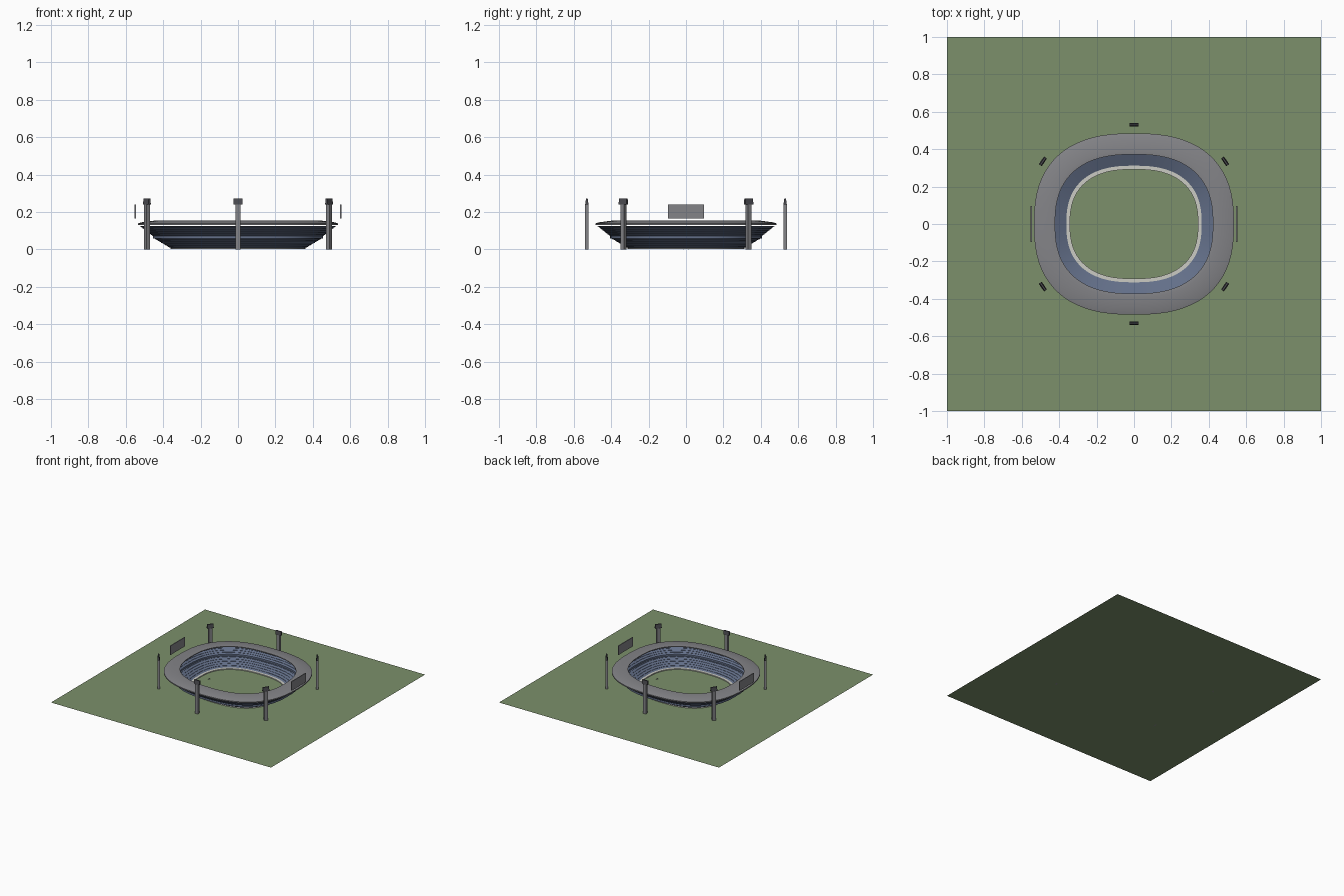
import bpy, bmesh, math
from mathutils import Matrix, Vector

if "Cube" in bpy.data.objects:
    bpy.data.objects.remove(bpy.data.objects["Cube"])

SEG = 72
A, B, POWER = 0.36, 0.31, 2.5   # half axes of the inner edge of the stands


def material(name, rgb):
    m = bpy.data.materials.new(name)
    m.diffuse_color = (*rgb, 1)
    m.use_nodes = True
    m.node_tree.nodes["Principled BSDF"].inputs["Base Color"].default_value = m.diffuse_color
    return m


GRASS = material("grass green", (0.20, 0.28, 0.145))
GREY = material("roof grey", (0.23, 0.23, 0.245))
SEAT = material("seat blue", (0.125, 0.16, 0.25))
WHITE = material("barrier white", (0.60, 0.60, 0.55))
DARK = material("lamp dark grey", (0.07, 0.07, 0.08))


def finish(name, bm, mats):
    mesh = bpy.data.meshes.new(name)
    bm.to_mesh(mesh)
    bm.free()
    for m in mats:
        mesh.materials.append(m)
    ob = bpy.data.objects.new(name, mesh)
    bpy.context.collection.objects.link(ob)
    return ob


def ring_point(off, z, i):
    t = 2 * math.pi * i / SEG
    c, s = math.cos(t), math.sin(t)
    f = lambda v, r: math.copysign(abs(v) ** (2 / POWER), v) * r
    return f(c, A + off), f(s, B + off), z


def sweep(name, profile, mat, closed=False):
    """Sweep an (offset, height) profile around the rounded oval."""
    bm = bmesh.new()
    loops = [[bm.verts.new(ring_point(o, z, i)) for i in range(SEG)] for o, z in profile]
    pairs = list(zip(loops, loops[1:]))
    if closed:
        pairs.append((loops[-1], loops[0]))
    for lo, hi in pairs:
        for i in range(SEG):
            j = (i + 1) % SEG
            f = bm.faces.new((lo[i], lo[j], hi[j], hi[i]))
            f.smooth = True
    if closed:
        bmesh.ops.recalc_face_normals(bm, faces=bm.faces)
    else:
        bmesh.ops.reverse_faces(bm, faces=bm.faces)
        # seating faces look up and inward
        if sum(f.normal.z * f.calc_area() for f in bm.faces) < 0:
            bmesh.ops.reverse_faces(bm, faces=bm.faces)
    ob = finish(name, bm, [mat])
    bpy.ops.object.select_all(action='DESELECT')
    ob.select_set(True)
    bpy.context.view_layer.objects.active = ob
    bpy.ops.object.shade_smooth_by_angle(angle=math.radians(15))
    return ob


def box(bm, size, loc, taper=1.0, mat=0):
    vs = bmesh.ops.create_cube(bm, size=1)["verts"]
    for v in vs:
        if v.co.z > 0:
            v.co.y *= taper
        v.co = Vector(a * b for a, b in zip(v.co, size)) + Vector(loc)
    for f in {f for v in vs for f in v.link_faces}:
        f.material_index = mat


# Ground sheet
bm = bmesh.new()
bmesh.ops.create_grid(bm, x_segments=1, y_segments=1, size=1)
finish("ground", bm, [GRASS])


def tier(o0, z0, o1, z1, rows, riser):
    """Sloped rows of seating, each ending in a small riser."""
    pts = [(o0, z0)]
    rise = (z1 - z0) / rows - riser
    for r in range(rows):
        o = o0 + (o1 - o0) * (r + 1) / rows
        z = pts[-1][1] + rise
        pts += [(o, z), (o, z + riser)]
    return pts


# Seating tiers
sweep("lower_stand", [(0, 0.003)] + tier(0, 0.008, 0.085, 0.058, 5, 0.002)
      + [(0.095, 0.058), (0.095, 0.072)], SEAT)
sweep("upper_stand", tier(0.095, 0.072, 0.163, 0.126, 5, 0.002), SEAT)

# Pitch-side barrier
sweep("pitch_barrier", [(-0.018, 0.002), (-0.018, 0.009), (0.002, 0.009), (0.002, 0.002)],
      WHITE, closed=True)

# Roof
sweep("roof", [(0.175, 0.130), (0.175, 0.139), (0.155, 0.145), (0.08, 0.155),
               (0.062, 0.153), (0.062, 0.147), (0.16, 0.130)], GREY, closed=True)

# Floodlight towers
spots = [(0, s * 0.53) for s in (-1, 1)] + [(p * 0.487, q * 0.335) for p in (-1, 1) for q in (-1, 1)]
for n, (x, y) in enumerate(spots):
    bm = bmesh.new()
    box(bm, (0.025, 0.02, 0.24), (0, 0, 0.12))
    box(bm, (0.05, 0.018, 0.032), (0, 0, 0.256), taper=0.5, mat=1)
    angle = math.atan2(y, x) + math.pi / 2
    bmesh.ops.transform(bm, verts=bm.verts,
                        matrix=Matrix.Translation((x, y, 0)) @ Matrix.Rotation(angle, 4, 'Z'))
    finish(f"floodlight_{n + 1}", bm, [GREY, DARK])

# Scoreboards and goals at both ends
for s, side in ((-1, "left"), (1, "right")):
    bm = bmesh.new()
    box(bm, (0.007, 0.19, 0.074), (s * 0.55, 0, 0.203))
    finish(f"{side}_scoreboard", bm, [GREY])

    bm = bmesh.new()
    for y in (-0.012, 0.012):
        box(bm, (0.0015, 0.0015, 0.009), (s * 0.265, y, 0.0045))
    box(bm, (0.0015, 0.0255, 0.0015), (s * 0.265, 0, 0.009))
    finish(f"{side}_goal", bm, [WHITE])
